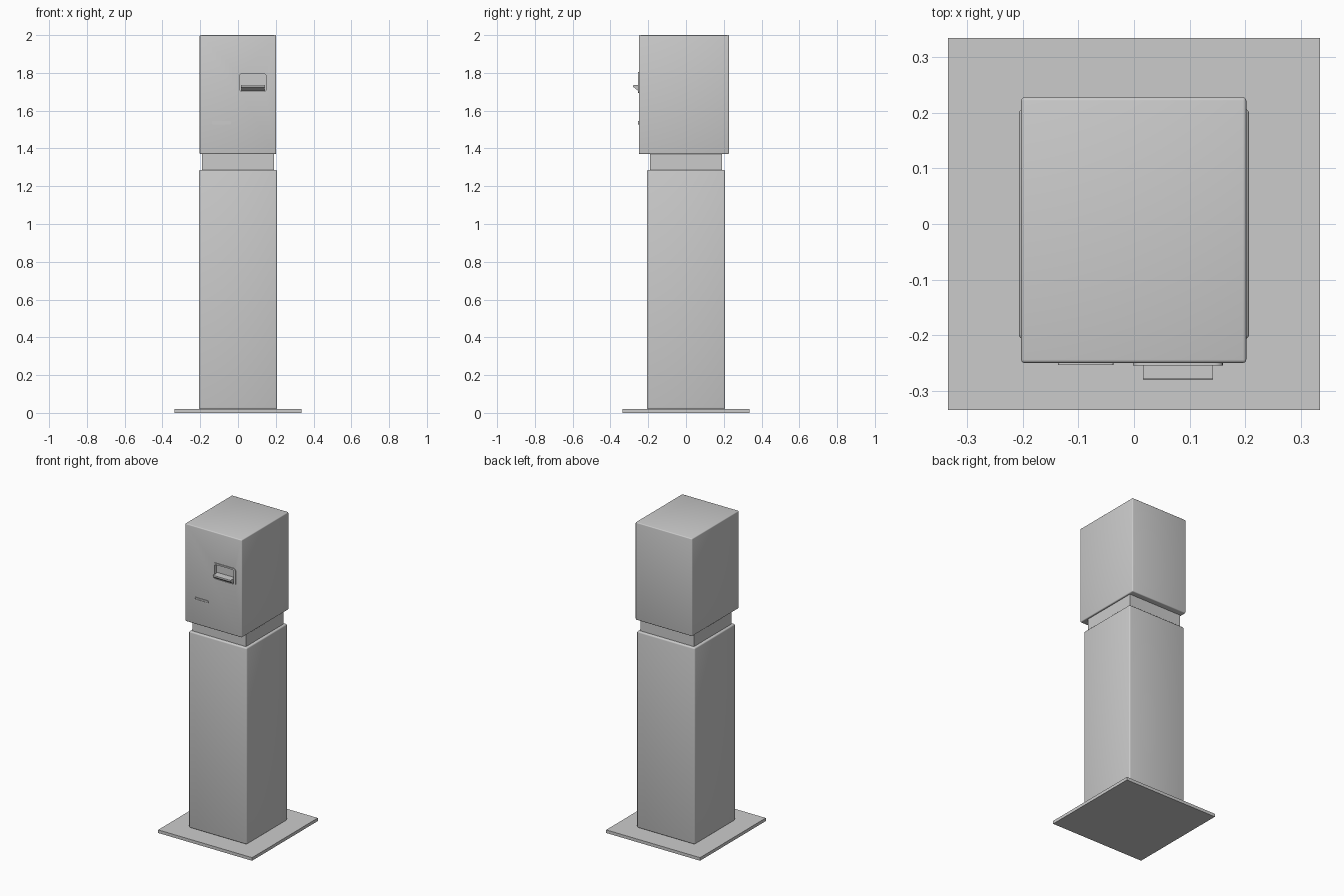
import bpy, bmesh

if "Cube" in bpy.data.objects:
    bpy.data.objects.remove(bpy.data.objects["Cube"])


def finish(bm, name):
    bmesh.ops.recalc_face_normals(bm, faces=bm.faces)
    mesh = bpy.data.meshes.new(name)
    bm.to_mesh(mesh)
    bm.free()
    obj = bpy.data.objects.new(name, mesh)
    bpy.context.collection.objects.link(obj)
    return obj


def activate(obj):
    bpy.ops.object.select_all(action='DESELECT')
    obj.select_set(True)
    bpy.context.view_layer.objects.active = obj


def box(name, x, y, z, bevel=0.0, axis=None, segments=3):
    """Box from ranges; bevels all edges, or only those along one axis."""
    bm = bmesh.new()
    bmesh.ops.create_cube(bm, size=1)
    for v in bm.verts:
        v.co = [r[0] if c < 0 else r[1] for c, r in zip(v.co, (x, y, z))]
    if bevel:
        edges = [e for e in bm.edges if axis is None
                 or abs((e.verts[0].co - e.verts[1].co).normalized()[axis]) > 0.9]
        bmesh.ops.bevel(bm, geom=edges, offset=bevel, segments=segments,
                        profile=0.5, affect='EDGES')
    return finish(bm, name)


def cut(obj, cutter):
    cutter.hide_render = True
    mod = obj.modifiers.new("cut", 'BOOLEAN')
    mod.operation = 'DIFFERENCE'
    mod.solver = 'EXACT'
    mod.object = cutter
    activate(obj)
    bpy.ops.object.modifier_apply(modifier=mod.name)


# Pedestal
box("base_plate", (-.335, .335), (-.335, .335), (0, .02))
column = box("column", (-.207, .207), (-.207, .207), (.02, 1.287), .008)
box("neck", (-.19, .19), (-.19, .19), (1.28, 1.38))

# Head housing with shallow ticket recess
head = box("head_housing", (-.203, .202), (-.25, .228), (1.37, 2.0), .006)
recess = box("recess_cutter", (.01, .148), (-.30, -.232), (1.703, 1.794), .008, 1)
cut(head, recess)

# Rounded frame around the ticket outlet
frame = box("outlet_frame", (-.002, .16), (-.255, -.249), (1.693, 1.804), .015, 1, 4)
cut(frame, recess)
bpy.data.objects.remove(recess)

# Ticket tray: side profile (y, z) extruded along x, tapering at the bottom
profile = [(-.231, 1.735), (-.279, 1.735), (-.28, 1.726), (-.25, 1.703), (-.231, 1.703)]
bm = bmesh.new()
sides = []
for s in (-1, 1):
    sides.append([bm.verts.new((.079 + s * (.063 if z > 1.72 else .06), y, z))
                  for y, z in profile])
    bm.faces.new(sides[-1])
for i in range(len(profile)):
    j = (i + 1) % len(profile)
    bm.faces.new((sides[0][i], sides[0][j], sides[1][j], sides[1][i]))
finish(bm, "ticket_tray")

# Card slot surround with a slit
slot = box("card_slot", (-.137, -.037), (-.254, -.249), (1.527, 1.545), .006, 1)
slit = box("slit_cutter", (-.128, -.046), (-.26, -.2505), (1.533, 1.539))
cut(slot, slit)
bpy.data.objects.remove(slit)

for obj in (column, head, frame, slot):
    activate(obj)
    bpy.ops.object.shade_smooth_by_angle()
